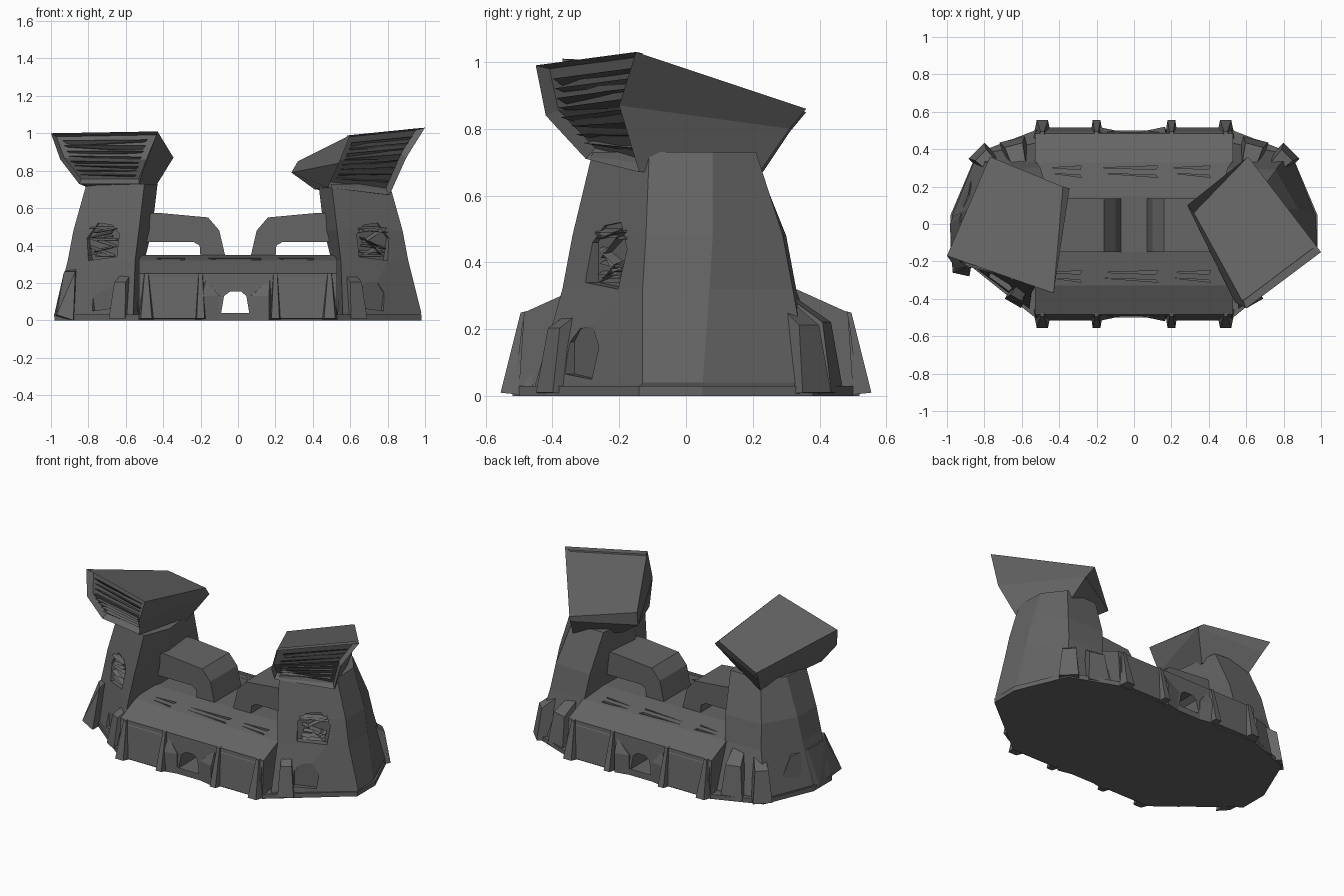
import bpy, bmesh, math, random
from mathutils import Vector

random.seed(4)
cube = bpy.data.objects.get("Cube")
if cube:
    bpy.data.objects.remove(cube, do_unlink=True)

GREY = (0.13, 0.13, 0.13, 1)
stone = bpy.data.materials.new("grey stone")
stone.use_nodes = True
stone.diffuse_color = GREY
stone.node_tree.nodes["Principled BSDF"].inputs["Base Color"].default_value = GREY


def finish(name, bm, cutter=False):
    bmesh.ops.recalc_face_normals(bm, faces=bm.faces)
    mesh = bpy.data.meshes.new(name)
    bm.to_mesh(mesh)
    bm.free()
    mesh.materials.append(stone)
    ob = bpy.data.objects.new(name, mesh)
    bpy.context.collection.objects.link(ob)
    if cutter:
        ob.hide_render = True
        ob.display_type = 'WIRE'
    return ob


def hulls(name, groups, cutter=False):
    """One object made of a convex solid per group of points."""
    bm = bmesh.new()
    for pts in groups:
        vs = [bm.verts.new(p) for p in pts]
        res = bmesh.ops.convex_hull(bm, input=vs)
        junk = [v for v in res["geom_interior"] if isinstance(v, bmesh.types.BMVert)]
        bmesh.ops.delete(bm, geom=junk, context='VERTS')
    bmesh.ops.dissolve_limit(bm, angle_limit=0.02, verts=bm.verts, edges=bm.edges)
    return finish(name, bm, cutter)


def loft(rings):
    bm = bmesh.new()
    rows = [[bm.verts.new(p) for p in ring] for ring in rings]
    n = len(rows[0])
    sides = []
    for a, b in zip(rows, rows[1:]):
        for i in range(n):
            j = (i + 1) % n
            sides.append(bm.faces.new((a[i], a[j], b[j], b[i])))
    bm.faces.new(rows[0])
    bm.faces.new(rows[-1])
    bmesh.ops.recalc_face_normals(bm, faces=bm.faces)
    return bm, sides


def extrude_profile(name, profile, place, lo, hi):
    bm, _ = loft([[place(a, b, w) for a, b in profile] for w in (lo, hi)])
    return finish(name, bm)


def cut(ob, cutter):
    mod = ob.modifiers.new("cut", 'BOOLEAN')
    mod.operation = 'DIFFERENCE'
    mod.solver = 'EXACT'
    mod.object = cutter


# Ground slab
outline = [(0.53, -0.5), (0.98, -0.14), (0.98, 0.05), (0.84, 0.38), (0.53, 0.5)]
hulls("base_slab", [[(x * s, y, z) for x, y in outline for s in (-1, 1) for z in (0, 0.03)]])

# Gatehouse between the towers, with sloped deck edges
half = [(0.5, 0.0), (0.5, 0.03), (0.485, 0.25), (0.33, 0.32), (0.15, 0.35)]
section = half + [(-y, z) for y, z in reversed(half)]
gate = extrude_profile("gatehouse", section, lambda y, z, x: (x, y, z), -0.53, 0.53)
tunnel = [(-0.09, 0.04), (0.06, 0.04), (0.045, 0.13), (0.015, 0.155), (-0.04, 0.155), (-0.075, 0.13)]
cut(gate, hulls("tunnel_cutter", [[(x, y, z) for x, z in tunnel for y in (-0.7, 0.7)]], True))

# Narrow slits in the deck
slits = []
for sy in (-1, 1):
    for x, w in ((-0.36, 0.08), (-0.02, 0.15), (0.31, 0.1)):
        for k in (-1, 1):
            y = sy * 0.28 + k * 0.015
            slits.append([(x + dx * w, y + dy, z) for dx, dy in ((-1, 0.006), (1, k * 0.016), (0.9, -0.004))
                          for z in (0.3, 0.4)])
cut(gate, hulls("slit_cutter", slits, True))

# Battered wall panels and pointed fins, front and back
for sy, side in ((-1, "front"), (1, "back")):
    panels, fins = [], []
    for sx in (-1, 1):
        panels.append([(sx * x, sy * y, z) for x in (0.2, 0.52)
                       for y, z in ((0.45, 0), (0.515, 0.01), (0.49, 0.22), (0.47, 0.25))])
        for x, w in ((0.2, 0.035), (0.49, 0.05)):
            fins.append([(sx * (x + f * k), sy * y, z) for k in (-1, 1)
                         for f, y, z in ((w, 0.46, 0.0), (w * 0.6, 0.555, 0.01),
                                         (0.01, 0.495, 0.25), (0.01, 0.45, 0.26))])
    hulls(side + "_wall_panels", panels)
    hulls(side + "_fins", fins)
    # Splayed jambs beside the tunnel
    hulls(side + "_tunnel_jambs",
          [[(s * x - 0.015, sy * y, z) for x, y in ((0.08, 0.47), (0.085, 0.5), (0.18, 0.52), (0.2, 0.47))
            for z in (0, 0.13)] + [(s * 0.17, sy * 0.485, 0.22)] for s in (-1, 1)])

# Hooked walkways reaching in from each tower
arm = [(0.62, 0.57), (0.43, 0.575), (0.16, 0.55), (0.1, 0.48), (0.065, 0.33), (0.2, 0.33),
       (0.205, 0.40), (0.24, 0.42), (0.62, 0.42)]
for s, side in ((-1, "right"), (1, "left")):
    extrude_profile(side + "_walkway", [(s * x, z) for x, z in arm],
                    lambda x, z, y: (x, y, z), -0.15, 0.135)

# Towers
levels = {
    0.0: [(0.56, -0.46), (0.96, -0.15), (0.96, 0.04), (0.84, 0.37), (0.53, 0.44), (0.5, -0.1)],
    0.04: [(0.56, -0.45), (0.98, -0.13), (0.97, 0.05), (0.84, 0.37), (0.53, 0.43), (0.5, -0.1)],
    0.32: [(0.55, -0.37), (0.91, -0.13), (0.91, 0.07), (0.78, 0.32), (0.52, 0.33), (0.5, -0.1)],
    0.48: [(0.53, -0.34), (0.88, -0.12), (0.88, 0.08), (0.76, 0.29), (0.5, 0.3), (0.46, -0.1)],
    0.73: [(0.5, -0.28), (0.81, -0.11), (0.8, 0.08), (0.7, 0.21), (0.47, 0.2), (0.43, -0.1)],
}
arch = [(-0.5, 0.1), (0.4, 0), (0.5, 0.6), (0.2, 1), (-0.25, 0.95), (-0.5, 0.7)]
for s, side in ((-1, "right"), (1, "left")):
    bm, _ = loft([[(s * x, y, z) for x, y in ring] for z, ring in levels.items()])
    tower = finish(side + "_tower", bm)
    along, out = Vector((0.85 * s, 0.53, 0)), Vector((0.53 * s, -0.85, 0))

    # Window and door recesses in the diagonal face
    for name, centre, w, h in (("window", (0.725 * s, -0.235, 0.32), 0.2, 0.2),
                               ("door", (0.73 * s, -0.32, 0.05), 0.15, 0.16)):
        c = Vector(centre)
        pts = [c + along * a * w + Vector((0, 0, b * h)) + out * d for a, b in arch for d in (-0.03, 0.15)]
        cut(tower, hulls(side + "_" + name + "_cutter", [pts], True))

    # Broken bars across the window
    bars = []
    for i in range(12):
        b = (i + 0.5) / 12
        p, q = [Vector((0.725 * s, -0.235, 0.32 + 0.2 * min(0.85, max(0.1, b + random.uniform(-0.25, 0.25)))))
                + along * e * random.uniform(0.04, 0.09) for e in (-1, 1)]
        bars.append([p + out * -0.05, p + out * -0.01, p + Vector((0, 0, 0.015)) + out * -0.04,
                     q + out * -0.05, q + out * 0.005, q + Vector((0, 0, 0.015)) + out * -0.04])
    hulls(side + "_window_bars", bars)

    # Leaning buttresses round the foot; the widest frames the side doorway
    props = []
    for x, y, deg, w, h in ((0.81, 0.36, 45, 0.12, 0.25), (0.64, 0.41, 75, 0.14, 0.26),
                            (0.625, -0.385, -60, 0.1, 0.24), (0.87, 0.13, 24, 0.22, 0.23)):
        a = math.radians(deg)
        u, v = Vector((s * math.cos(a), math.sin(a), 0)), Vector((-s * math.sin(a), math.cos(a), 0))
        c = Vector((s * x, y, 0))
        props.append([c + v * k * w * f + u * d + Vector((0, 0, z)) for k in (-0.5, 0.5)
                      for f, d, z in ((1, -0.1, 0), (1, 0.045, 0.01), (0.7, 0.012, h * 0.85), (0.5, -0.12, h * 1.2))])
    hulls(side + "_buttresses", props)

# Flared skirt on the outer corner of one tower
hulls("outer_skirt", [[(-0.88, -0.28, 0.0), (-0.97, -0.26, 0.03), (-0.985, 0.0, 0.02), (-0.86, 0.3, 0.0),
                       (-0.87, -0.22, 0.26), (-0.93, -0.14, 0.26), (-0.93, 0.04, 0.26), (-0.885, 0.16, 0.25),
                       (-0.86, -0.1, 0.29), (-0.86, 0.1, 0.29)]])

# Tilted hoods: top, middle and lower rings; the first side is the open mouth
hoods = {
    "left": [[(0.6, -0.45, 0.99), (1.0, -0.15, 1.03), (0.61, 0.36, 0.86), (0.32, 0.06, 0.85)],
             [(0.54, -0.42, 0.84), (0.9, -0.2, 0.87), (0.64, 0.31, 0.8), (0.285, 0.1, 0.79)],
             [(0.48, -0.3, 0.71), (0.81, -0.14, 0.67), (0.68, 0.22, 0.67), (0.41, 0.08, 0.7)]],
    "right": [[(-1.0, -0.17, 1.0), (-0.43, -0.37, 1.01), (-0.38, 0.2, 0.9), (-0.77, 0.36, 0.85)],
              [(-0.95, -0.24, 0.86), (-0.49, -0.35, 0.85), (-0.345, 0.19, 0.87), (-0.75, 0.31, 0.79)],
              [(-0.85, -0.22, 0.73), (-0.53, -0.28, 0.73), (-0.45, 0.1, 0.7), (-0.71, 0.23, 0.67)]],
}
for side, rings in hoods.items():
    bm, sides = loft(rings)
    mouth = [sides[0], sides[4]]
    bmesh.ops.inset_region(bm, faces=mouth, thickness=0.012, depth=-0.04, use_even_offset=True)
    finish(side + "_hood", bm)

    # Uneven slats across the mouth
    def edge(i, t):
        a, b, c = (Vector(r[i]) for r in rings)
        return a.lerp(b, t * 2) if t < 0.5 else b.lerp(c, t * 2 - 1)
    middle = sum((Vector(p) for r in rings for p in r), Vector()) / 12
    slats = []
    for i in range(8):
        t = 0.1 + i * 0.105
        thin, thick = (0.015, 0.07) if i % 2 else (0.06, 0.02)
        pts = []
        for k, g in ((0, thin), (1, thick)):
            for tt, sink in ((t, 0.08), (t + g, 0.18), (t, 0.3)):
                p = edge(k, min(tt, 0.98)).lerp(edge(1 - k, min(tt, 0.98)), 0.05)
                pts.append(p.lerp(middle, sink))
        slats.append(pts)
    hulls(side + "_hood_slats", slats)
